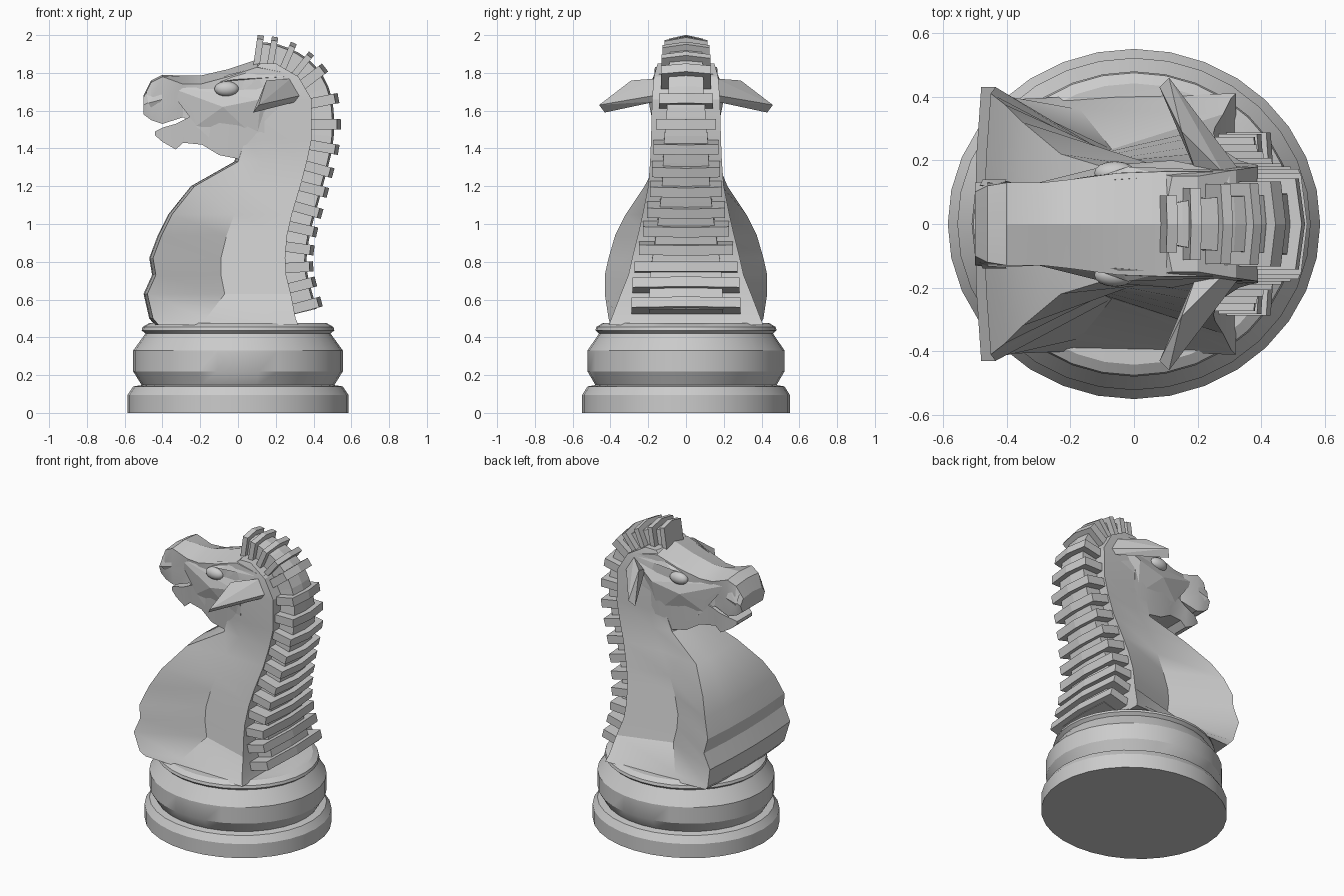
import bpy, bmesh, math
from mathutils import Vector

if "Cube" in bpy.data.objects:
    bpy.data.objects.remove(bpy.data.objects["Cube"])

grey = bpy.data.materials.new("stone_grey")
grey.diffuse_color = (0.6, 0.6, 0.6, 1)
grey.use_nodes = True
grey.node_tree.nodes["Principled BSDF"].inputs["Base Color"].default_value = grey.diffuse_color


def finish(name, bm, smooth=None):
    bmesh.ops.recalc_face_normals(bm, faces=bm.faces)
    me = bpy.data.meshes.new(name)
    bm.to_mesh(me)
    bm.free()
    me.materials.append(grey)
    ob = bpy.data.objects.new(name, me)
    bpy.context.collection.objects.link(ob)
    if smooth:
        bpy.ops.object.select_all(action='DESELECT')
        ob.select_set(True)
        bpy.context.view_layer.objects.active = ob
        bpy.ops.object.shade_smooth_by_angle(angle=math.radians(smooth))
    return ob


def loft(name, rings, smooth=None):
    bm = bmesh.new()
    vs = [[bm.verts.new(p) for p in r] for r in rings]
    n = len(vs[0])
    for a, b in zip(vs, vs[1:]):
        for i in range(n):
            j = (i + 1) % n
            bm.faces.new((a[i], a[j], b[j], b[i]))
    bm.faces.new(vs[0])
    bm.faces.new(vs[-1])
    return finish(name, bm, smooth)


# turned base, slightly oval
profile = [(.585, 0), (.585, .095), (.555, .14), (.51, .147), (.555, .22), (.555, .33),
           (.49, .42), (.51, .437), (.505, .455), (.47, .475)]
N = 32
loft("base", [[(r * math.cos(2 * math.pi * i / N), .94 * r * math.sin(2 * math.pi * i / N), z)
               for i in range(N)] for r, z in profile], 30)

# chest and neck: z, front x, front half width, waist x, waist hw, back x, back hw
body = [(.465, -.44, .39, -.20, .40, .32, .41),
        (.50, -.47, .41, -.17, .36, .305, .395),
        (.63, -.50, .43, -.07, .235, .28, .345),
        (.73, -.455, .43, -.09, .225, .255, .305),
        (.82, -.47, .41, -.09, .215, .25, .285),
        (.94, -.425, .375, -.06, .205, .26, .255),
        (1.05, -.37, .32, -.02, .20, .285, .23),
        (1.20, -.25, .22, .05, .19, .33, .20),
        (1.33, -.02, .15, .13, .165, .365, .19),
        (1.45, .02, .16, .15, .17, .39, .185),
        (1.66, -.02, .165, .15, .175, .39, .18),
        (1.78, .02, .165, .15, .17, .32, .17),
        (1.85, .10, .15, .15, .15, .20, .15)]
rings = []
for z, xf, yf, xw, yw, xb, yb in body:
    half = [(xf, 0), (xf + .005, yf * .5), (xf + .02, yf), (xw, yw), (xb, yb)]
    rings.append([(x, y, z) for x, y in half] + [(x, -y, z) for x, y in reversed(half[1:])])
loft("chest_and_neck", rings, 25)


# head parts: x, ridge z, then (half width, z) from top to bottom
def head_part(name, sections):
    rings = []
    for x, ridge, *side in sections:
        rings.append([(x, 0, ridge)] + [(x, w, z) for w, z in side]
                     + [(x, -w, z) for w, z in reversed(side)])
    loft(name, rings, 20)


head_part("head", [
    (-.50, 1.68, (.10, 1.67), (.13, 1.63), (.11, 1.58)),
    (-.46, 1.76, (.12, 1.75), (.135, 1.65), (.115, 1.55)),
    (-.40, 1.79, (.13, 1.78), (.135, 1.64), (.12, 1.53)),
    (-.29, 1.785, (.13, 1.74), (.10, 1.64), (.105, 1.565)),
    (-.20, 1.785, (.14, 1.74), (.13, 1.62), (.13, 1.50)),
    (-.05, 1.82, (.16, 1.78), (.165, 1.60), (.14, 1.36)),
    (.10, 1.87, (.165, 1.83), (.18, 1.60), (.15, 1.36)),
    (.30, 1.81, (.165, 1.79), (.175, 1.62), (.15, 1.50))])
head_part("lower_jaw", [
    (-.44, 1.49, (.08, 1.49), (.08, 1.47)),
    (-.40, 1.51, (.10, 1.51), (.09, 1.435)),
    (-.33, 1.53, (.11, 1.53), (.10, 1.395)),
    (-.29, 1.55, (.115, 1.55), (.10, 1.43)),
    (-.19, 1.60, (.14, 1.60), (.12, 1.42)),
    (-.10, 1.60, (.16, 1.60), (.14, 1.365)),
    (.05, 1.60, (.18, 1.60), (.15, 1.335)),
    (.14, 1.60, (.18, 1.60), (.16, 1.36))])


def hull(name, pts):
    bm = bmesh.new()
    for p in pts:
        bm.verts.new(p)
    bmesh.ops.convex_hull(bm, input=bm.verts)
    finish(name, bm)


# ears, eyes, brows, cheeks and nostrils on both sides
for s, side in ((-1, "left"), (1, "right")):
    hull("ear_" + side, [(x, s * y, z) for x, y, z in [
        (.08, .43, 1.59), (.11, .46, 1.63), (.15, .29, 1.76), (.20, .15, 1.70),
        (.32, .15, 1.65), (.33, .17, 1.68), (.28, .16, 1.77)]])
    hull("brow_" + side, [(x, s * y, z) for x, y, z in [
        (-.16, .13, 1.74), (-.02, .18, 1.765), (.25, .17, 1.78), (.10, .15, 1.83),
        (-.05, .14, 1.79)]])
    hull("cheek_" + side, [(x, s * y, z) for x, y, z in [
        (-.38, .11, 1.73), (-.24, .135, 1.60), (-.22, .13, 1.52), (-.08, .185, 1.62),
        (.12, .20, 1.66), (.27, .17, 1.76), (.10, .16, 1.45), (.05, .10, 1.6)]])
    hull("nostril_" + side, [(x, s * y, z) for x, y, z in [
        (-.485, .12, 1.70), (-.41, .125, 1.72), (-.40, .14, 1.66), (-.475, .14, 1.64),
        (-.45, .12, 1.60)]])
    bm = bmesh.new()
    bmesh.ops.create_uvsphere(bm, u_segments=16, v_segments=10, radius=1)
    for v in bm.verts:
        v.co = Vector((-.06 + .065 * v.co.x, s * (.16 + .037 * v.co.y), 1.715 + .04 * v.co.z))
    finish("eye_" + side, bm, 60)

# mane: path along the back of the neck (x, z, ridge half width)
path = [Vector(p) for p in [(.10, 1.855, .09), (.20, 1.84, .12), (.31, 1.78, .13), (.385, 1.66, .14),
                            (.395, 1.45, .17), (.335, 1.20, .19), (.27, .95, .235),
                            (.255, .75, .275), (.31, .52, .29)]]


def spline(t):
    i = min(int(t), len(path) - 2)
    u = t - i
    b, c = path[i], path[i + 1]
    a = path[i - 1] if i else 2 * b - c
    d = path[i + 2] if i + 2 < len(path) else 2 * c - b
    return .5 * (2 * b + (c - a) * u + (2 * a - 5 * b + 4 * c - d) * u * u
                 + (3 * b - a - 3 * c + d) * u ** 3)


fine = [spline(k * (len(path) - 1) / 400) for k in range(401)]
dist = [0]
for a, b in zip(fine, fine[1:]):
    dist.append(dist[-1] + (b - a).xy.length)


def at(d):
    k = min(next((i for i, e in enumerate(dist) if e >= d), 400), 399)
    t = (fine[k + 1] - fine[max(k - 1, 0)]).xy.normalized()
    return fine[k], t, Vector((-t.y, t.x))


def mane_ring(d, shift, h, wscale, peak):
    p, t, n = at(d)
    base = p.xy + t * shift
    w = p.z * wscale
    pts = []
    for y, out in ((-w, -.03), (-w, h - peak), (0, h), (w, h - peak), (w, -.03)):
        q = base + n * out
        pts.append((q.x, y, q.y))
    return pts


length = dist[-1]
loft("mane_core", [mane_ring(length * i / 36, 0, .11, .68, .01) for i in range(37)])
# ridges sit closer together over the crown than down the neck
d = 0
while d < length + .03:
    thick = .017 if d < .25 else .027
    loft("mane_ridge", [mane_ring(min(d, length), k * thick, .145, 1, .02) for k in (-1, 1)])
    d += .07 if d < .25 else .111
